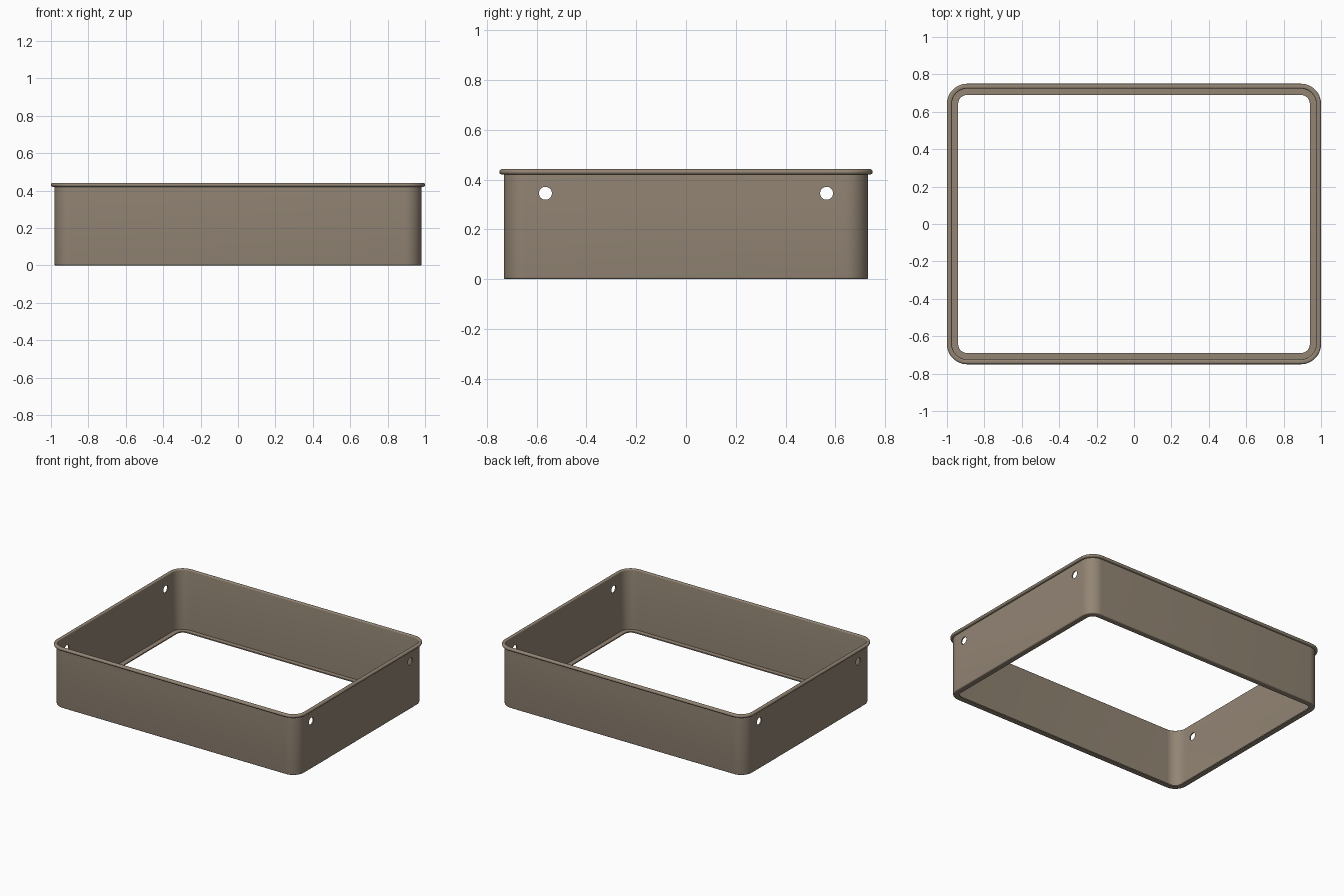
import bpy, bmesh, math

if "Cube" in bpy.data.objects:
    bpy.data.objects.remove(bpy.data.objects["Cube"])

HX, HY, R = 0.982, 0.732, 0.09   # outer wall half sizes and corner radius
SEG = 12


def rounded_rect(offset):
    """Rounded rectangle outline, offset outward from the wall."""
    r = R + offset
    pts = []
    for k, (sx, sy) in enumerate([(1, 1), (-1, 1), (-1, -1), (1, -1)]):
        for i in range(SEG + 1):
            a = math.pi / 2 * (k + i / SEG)
            pts.append((sx * (HX - R) + r * math.cos(a),
                        sy * (HY - R) + r * math.sin(a)))
    return pts


def arc(cx, cz, r, a0, a1, n):
    return [(cx + r * math.cos(math.radians(a0 + (a1 - a0) * i / n)),
             cz + r * math.sin(math.radians(a0 + (a1 - a0) * i / n))) for i in range(n + 1)]


# Wall section: bottom flange, outer wall, rolled rim, inner wall
T = 0.008
profile = [(-0.042, 0.0)]
profile += arc(-0.008, 0.008, 0.008, -90, 0, 4)
profile += [(0.0, 0.42)]
profile += arc(0.007, 0.431, 0.011, -90, 90, 10)
profile += arc(0.0, 0.434, 0.008, 90, 180, 4)
profile += [(-T, T), (-0.042, T)]

# Sweep the section around the rounded rectangle
bm = bmesh.new()
rings = [[bm.verts.new((x, y, z)) for x, y in rounded_rect(o)] for o, z in profile]
n = len(rings[0])
for a, b in zip(rings, rings[1:] + rings[:1]):
    for i in range(n):
        j = (i + 1) % n
        bm.faces.new((a[i], a[j], b[j], b[i]))
bmesh.ops.remove_doubles(bm, verts=bm.verts, dist=1e-5)
bmesh.ops.recalc_face_normals(bm, faces=bm.faces)
mesh = bpy.data.meshes.new("tray_frame")
bm.to_mesh(mesh)
bm.free()
frame = bpy.data.objects.new("tray_frame", mesh)
bpy.context.collection.objects.link(frame)

mat = bpy.data.materials.new("warm_taupe")
mat.diffuse_color = (0.29, 0.235, 0.175, 1)
mat.use_nodes = True
mat.node_tree.nodes["Principled BSDF"].inputs["Base Color"].default_value = mat.diffuse_color
mesh.materials.append(mat)

# Round holes through both end walls
cutters = []
for y in (-0.565, 0.565):
    bpy.ops.mesh.primitive_cylinder_add(vertices=32, radius=0.026, depth=2.4,
                                        location=(0, y, 0.345), rotation=(0, math.pi / 2, 0))
    cutter = bpy.context.object
    cutter.name = "hole_cutter"
    cutter.hide_render = True
    cutters.append(cutter)
    mod = frame.modifiers.new("hole", 'BOOLEAN')
    mod.operation = 'DIFFERENCE'
    mod.solver = 'EXACT'
    mod.object = cutter

bpy.ops.object.select_all(action='DESELECT')
frame.select_set(True)
bpy.context.view_layer.objects.active = frame
for mod in list(frame.modifiers):
    bpy.ops.object.modifier_apply(modifier=mod.name)
for cutter in cutters:
    bpy.data.objects.remove(cutter)
bpy.ops.object.shade_smooth_by_angle(angle=math.radians(30))
